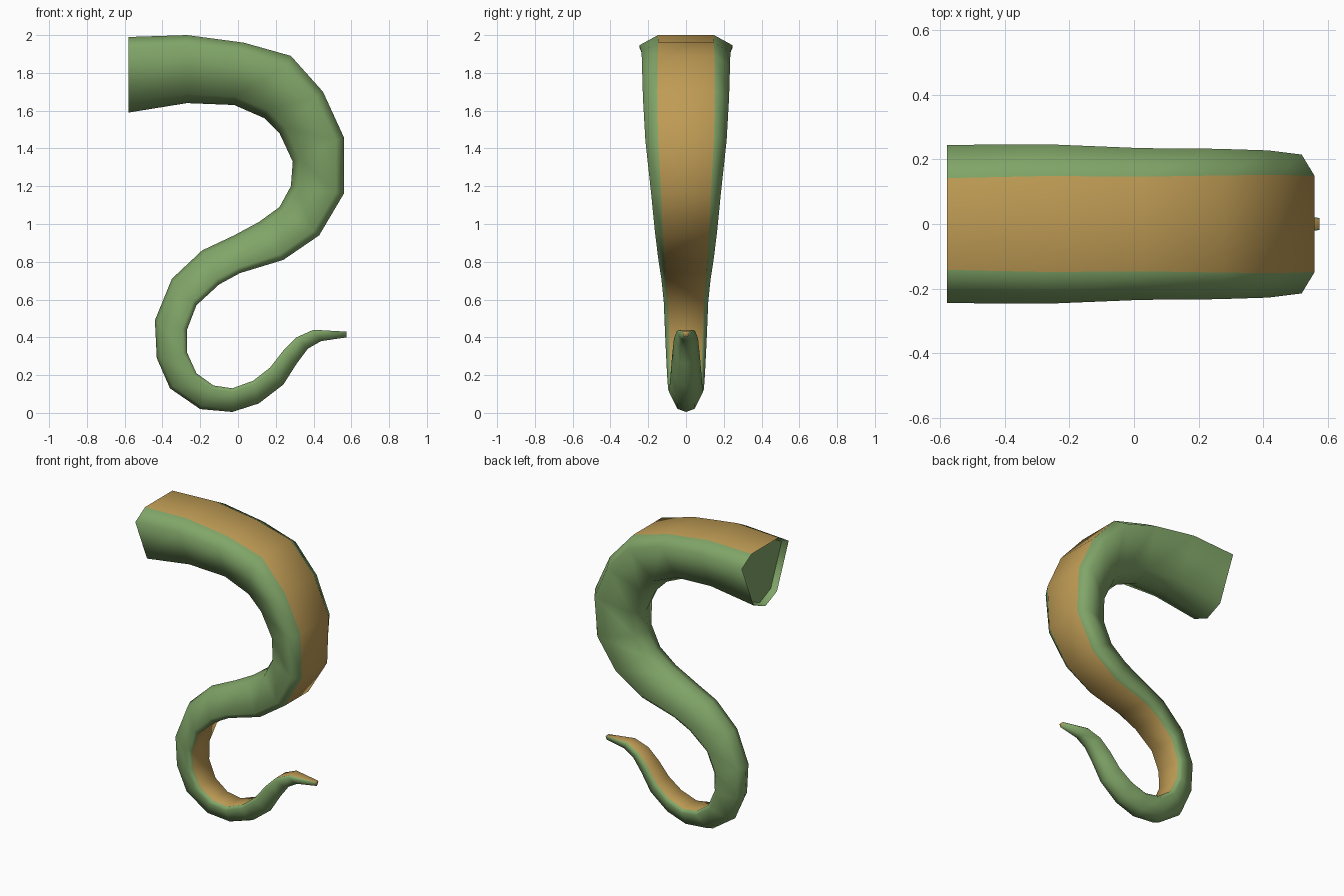
import bpy, bmesh

if "Cube" in bpy.data.objects:
    bpy.data.objects.remove(bpy.data.objects["Cube"])

def material(name, color):
    m = bpy.data.materials.new(name)
    m.diffuse_color = (*color, 1)
    m.use_nodes = True
    m.node_tree.nodes["Principled BSDF"].inputs["Base Color"].default_value = m.diffuse_color
    return m

# stations along the curl: banded side (x, z), plain side (x, z), half width
stations = [
    (-.58, 1.99, -.58, 1.59, .245), (-.27, 2.00, -.27, 1.64, .247),
    (.03, 1.96, -.02, 1.63, .235), (.28, 1.89, .14, 1.56, .233),
    (.45, 1.70, .22, 1.48, .228), (.56, 1.46, .29, 1.33, .215),
    (.56, 1.16, .28, 1.20, .185), (.43, .94, .22, 1.09, .165),
    (.24, .81, .11, 1.01, .15), (.01, .74, -.02, .94, .14),
    (-.10, .68, -.19, .86, .13), (-.22, .57, -.35, .71, .118),
    (-.27, .44, -.44, .49, .112), (-.27, .32, -.43, .29, .106),
    (-.22, .21, -.36, .13, .10), (-.13, .145, -.20, .02, .095),
    (-.03, .13, -.03, .005, .09), (.08, .17, .11, .05, .086),
    (.17, .24, .24, .15, .08), (.24, .33, .31, .26, .072),
    (.31, .40, .37, .34, .064), (.40, .44, .44, .38, .05),
    (.575, .43, .575, .40, .018),
]

bm = bmesh.new()
rings = []
for i, (ax, az, bx, bz, w) in enumerate(stations):
    band = min(.58 + .022 * i, .8)
    # seven-sided section: (depth from the band, width fraction)
    section = [(0, -band), (0, band), (.15, 1), (.87, .5), (1, 0), (.87, -.5), (.15, -1)]
    rings.append([bm.verts.new((ax + (bx - ax) * d, k * w, az + (bz - az) * d))
                  for d, k in section])

# skin, with the coloured band on the first side
for a, b in zip(rings, rings[1:]):
    for j in range(7):
        k = (j + 1) % 7
        f = bm.faces.new((a[j], a[k], b[k], b[j]))
        f.material_index = 1 if j == 0 else 0
tip = bm.faces.new(rings[-1])
tip.material_index = 1

# shallow recessed root
inner = [bm.verts.new((v.co.x + .04, v.co.y * .93, 1.79 + (v.co.z - 1.79) * .93))
         for v in rings[0]]
for j in range(7):
    k = (j + 1) % 7
    bm.faces.new((rings[0][k], rings[0][j], inner[j], inner[k]))
bm.faces.new(inner)
bmesh.ops.recalc_face_normals(bm, faces=bm.faces)
for f in bm.faces:
    f.smooth = True
for v in rings[0]:
    for e in v.link_edges:
        if e.other_vert(v) in rings[0]:
            e.smooth = False
for f in bm.faces:
    if all(v in inner for v in f.verts):
        for e in f.edges:
            e.smooth = False

mesh = bpy.data.meshes.new("tentacle")
bm.to_mesh(mesh)
bm.free()
mesh.materials.append(material("green_skin", (.22, .38, .14)))
mesh.materials.append(material("tan_band", (.52, .33, .09)))
bpy.context.collection.objects.link(bpy.data.objects.new("tentacle", mesh))
